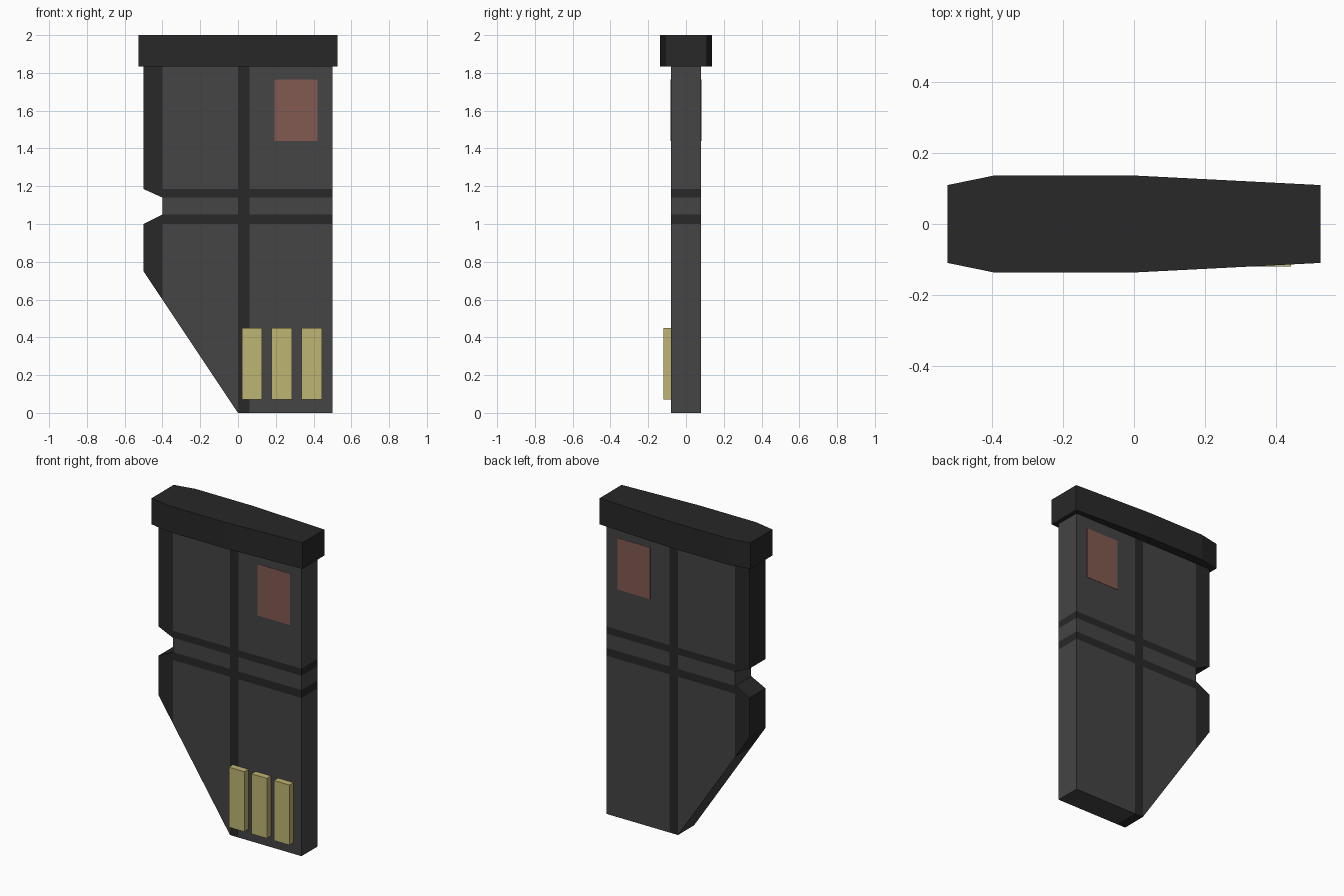
import bpy, bmesh
from mathutils import Vector

if "Cube" in bpy.data.objects:
    bpy.data.objects.remove(bpy.data.objects["Cube"])


def material(name, rgb):
    m = bpy.data.materials.new(name)
    m.diffuse_color = (*rgb, 1)
    m.use_nodes = True
    m.node_tree.nodes["Principled BSDF"].inputs["Base Color"].default_value = m.diffuse_color
    return m


GREY = material("grey_plastic", (0.058, 0.058, 0.058))
DARK = material("dark_trim", (0.021, 0.021, 0.021))
GOLD = material("contact_gold", (0.51, 0.46, 0.17))
RED = material("label_red", (0.22, 0.10, 0.08))


def prism(points, direction):
    """Extrude a closed outline along a direction."""
    bm = bmesh.new()
    face = bm.faces.new([bm.verts.new(p) for p in points])
    ext = bmesh.ops.extrude_face_region(bm, geom=[face])
    verts = [g for g in ext["geom"] if isinstance(g, bmesh.types.BMVert)]
    bmesh.ops.translate(bm, verts=verts, vec=direction)
    bmesh.ops.recalc_face_normals(bm, faces=bm.faces)
    return bm


def finish(bm, name, mats):
    mesh = bpy.data.meshes.new(name)
    bm.to_mesh(mesh)
    bm.free()
    for m in mats:
        mesh.materials.append(m)
    obj = bpy.data.objects.new(name, mesh)
    bpy.context.collection.objects.link(obj)
    return obj


def plate(name, x0, x1, y0, y1, z0, z1, mat):
    outline = [(x0, y0, z0), (x1, y0, z0), (x1, y0, z1), (x0, y0, z1)]
    return finish(prism(outline, (0, y1 - y0, 0)), name, [mat])


# Body: notched card outline, split along the trim lines
T = 0.08
outline = [(0, 0), (0.5, 0), (0.5, 1.84), (-0.5, 1.84), (-0.5, 1.185),
           (-0.4, 1.14), (-0.4, 1.05), (-0.5, 1.0), (-0.5, 0.75)]
body = prism([(x, -T, z) for x, z in outline], (0, 2 * T, 0))
cuts = [((0, 0, z), (0, 0, 1)) for z in (1.0, 1.05, 1.14, 1.185)]
cuts += [((x, 0, 0), (1, 0, 0)) for x in (-0.4, 0.0, 0.06)]
for co, no in cuts:
    geom = body.verts[:] + body.edges[:] + body.faces[:]
    bmesh.ops.bisect_plane(body, geom=geom, dist=1e-5,
                           plane_co=Vector(co), plane_no=Vector(no))

# Dark trim: left margin, vertical stripe and two horizontal bands
for f in body.faces:
    c = f.calc_center_median()
    band = 1.0 < c.z < 1.05 or 1.14 < c.z < 1.185
    f.material_index = int(c.x < -0.401 or 0 < c.x < 0.06 or band)
finish(body, "card_body", [GREY, DARK])

# Cap: tapered slab over the top edge
half = [(-0.527, 0.11), (-0.395, 0.137), (0.0, 0.137), (0.527, 0.11)]
ring = half + [(x, -y) for x, y in reversed(half)]
finish(prism([(x, y, 1.835) for x, y in ring], (0, 0, 0.165)), "top_cap", [DARK])

# Red labels on both faces
for name, side in (("front_label", -1), ("back_label", 1)):
    plate(name, 0.193, 0.42, side * (T - 0.01), side * (T + 0.002), 1.44, 1.765, RED)

# Gold contacts on the front
for i in range(3):
    x = 0.02 + 0.158 * i
    plate(f"contact_{i + 1}", x, x + 0.108, -0.12, -T + 0.005, 0.07, 0.45, GOLD)
